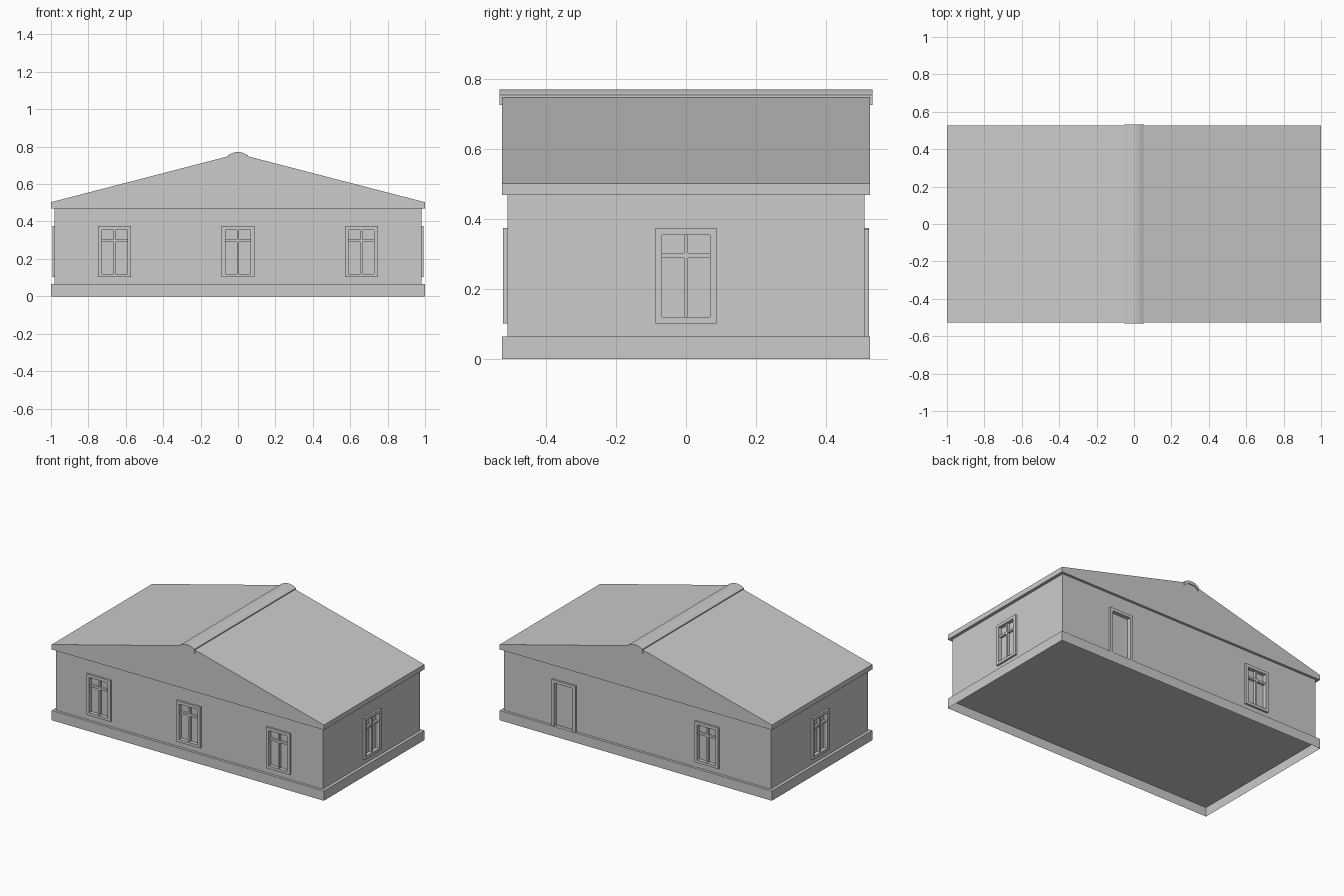
import bpy, bmesh, math
from mathutils import Matrix, Vector

cube = bpy.data.objects.get("Cube")
if cube:
    bpy.data.objects.remove(cube, do_unlink=True)

grey = bpy.data.materials.new("plain grey")
grey.use_nodes = True
grey.diffuse_color = (0.6, 0.6, 0.6, 1)
grey.node_tree.nodes["Principled BSDF"].inputs["Base Color"].default_value = (0.6, 0.6, 0.6, 1)

WALL_X, WALL_Y = 0.98, 0.51
PLINTH_TOP, EAVE = 0.065, 0.47
PROUD = 0.013      # how far trims stand off the wall
RECESS = 0.012     # how deep the openings are sunk


def finish(bm, name, matrix=Matrix()):
    bmesh.ops.recalc_face_normals(bm, faces=bm.faces)
    mesh = bpy.data.meshes.new(name)
    bm.to_mesh(mesh)
    bm.free()
    mesh.materials.append(grey)
    obj = bpy.data.objects.new(name, mesh)
    obj.matrix_world = matrix
    bpy.context.collection.objects.link(obj)
    return obj


def add_box(bm, low, high):
    low, high = Vector(low), Vector(high)
    size = Matrix.Diagonal((*(high - low), 1))
    bmesh.ops.create_cube(bm, size=1, matrix=Matrix.Translation((low + high) / 2) @ size)


def prism(name, points, half_depth):
    """Extrude an x-z outline along y, centred."""
    bm = bmesh.new()
    face = bm.faces.new([bm.verts.new((x, -half_depth, z)) for x, z in points])
    out = bmesh.ops.extrude_face_region(bm, geom=[face])["geom"]
    verts = [v for v in out if isinstance(v, bmesh.types.BMVert)]
    bmesh.ops.translate(bm, verts=verts, vec=(0, 2 * half_depth, 0))
    return finish(bm, name)


def add_surround(bm, outer, inner):
    """Frame between two matching x-z outlines, standing off the wall."""
    rows = [[bm.verts.new((x, 0, z)) for x, z in loop] for loop in (outer, inner)]
    n = len(outer)
    steps = range(n if n == 4 and outer[0][1] != inner[0][1] else n - 1)
    faces = [bm.faces.new((rows[0][i], rows[0][(i + 1) % n],
                           rows[1][(i + 1) % n], rows[1][i])) for i in steps]
    out = bmesh.ops.extrude_face_region(bm, geom=faces)["geom"]
    verts = [v for v in out if isinstance(v, bmesh.types.BMVert)]
    bmesh.ops.translate(bm, verts=verts, vec=(0, -PROUD, 0))


def outline(half, bottom, top):
    return [(-half, bottom), (-half, top), (half, top), (half, bottom)]


def make_window(name, matrix):
    bm = bmesh.new()
    add_surround(bm, outline(0.0875, 0.102, 0.375), outline(0.068, 0.12, 0.355))
    finish(bm, name + "_frame", matrix)
    bm = bmesh.new()
    add_box(bm, (-0.006, -0.005, 0.12), (0.006, RECESS, 0.355))
    for side in (-1, 1):
        a, b = sorted((side * 0.006, side * 0.068))
        add_box(bm, (a, -0.003, 0.289), (b, RECESS, 0.303))
    finish(bm, name + "_bars", matrix)
    cut_opening(matrix, 0.12, 0.355)


def make_door(name, matrix):
    bm = bmesh.new()
    add_surround(bm, outline(0.0875, PLINTH_TOP, 0.372), outline(0.068, PLINTH_TOP, 0.352))
    finish(bm, name + "_frame", matrix)
    cut_opening(matrix, PLINTH_TOP + 0.001, 0.352)


cutter_bm = bmesh.new()


def cut_opening(matrix, bottom, top):
    before = set(cutter_bm.verts)
    add_box(cutter_bm, (-0.068, -0.05, bottom), (0.068, RECESS, top))
    new = [v for v in cutter_bm.verts if v not in before]
    bmesh.ops.transform(cutter_bm, matrix=matrix, verts=new)


def on_wall(side, along):
    """Placement of an opening; -y of the part points out of the wall."""
    angle, spot = {
        "front": (0, (along, -WALL_Y, 0)),
        "left": (math.pi / 2, (WALL_X, along, 0)),
        "back": (math.pi, (along, WALL_Y, 0)),
        "right": (-math.pi / 2, (-WALL_X, along, 0)),
    }[side]
    return Matrix.Translation(spot) @ Matrix.Rotation(angle, 4, "Z")


# Plinth: thin skirt, open underneath
bm = bmesh.new()
add_box(bm, (-1, -0.527, 0), (1, 0.527, PLINTH_TOP))
bm.normal_update()
base = min(bm.faces, key=lambda f: f.calc_center_median().z)
bmesh.ops.inset_region(bm, faces=[base], thickness=0.002)
bmesh.ops.translate(bm, verts=base.verts, vec=(0, 0, 0.06))
finish(bm, "plinth")

# Windows and door
for i, x in enumerate((-0.66, 0, 0.66)):
    make_window(f"front_window_{i + 1}", on_wall("front", x))
make_window("left_window", on_wall("left", 0))
make_window("right_window", on_wall("right", 0))
make_window("back_window", on_wall("back", -0.515))
make_door("back_door", on_wall("back", 0.535))

# Walls with sunk openings
bm = bmesh.new()
add_box(bm, (-WALL_X, -WALL_Y, PLINTH_TOP - 0.002), (WALL_X, WALL_Y, EAVE + 0.002))
walls = finish(bm, "walls")
cutter = finish(cutter_bm, "opening_cutter")
cutter.hide_render = True
cutter.hide_viewport = True
cutter.display_type = "WIRE"
cut = walls.modifiers.new("openings", "BOOLEAN")
cut.operation = "DIFFERENCE"
cut.solver = "EXACT"
cut.object = cutter

# Gable roof
prism("roof", [(-1, EAVE), (1, EAVE), (1, 0.503), (0, 0.762), (-1, 0.503)], 0.527)

# Ridge cap: shallow arch along the ridge
half = [(0.053, 0.727), (0.053, 0.755), (0.03, 0.766), (0.012, 0.771)]
under = [(0.02, 0.75), (0.038, 0.74)]
right_side = under + half
prism("ridge_cap", right_side + [(-x, z) for x, z in reversed(right_side)], 0.533)
